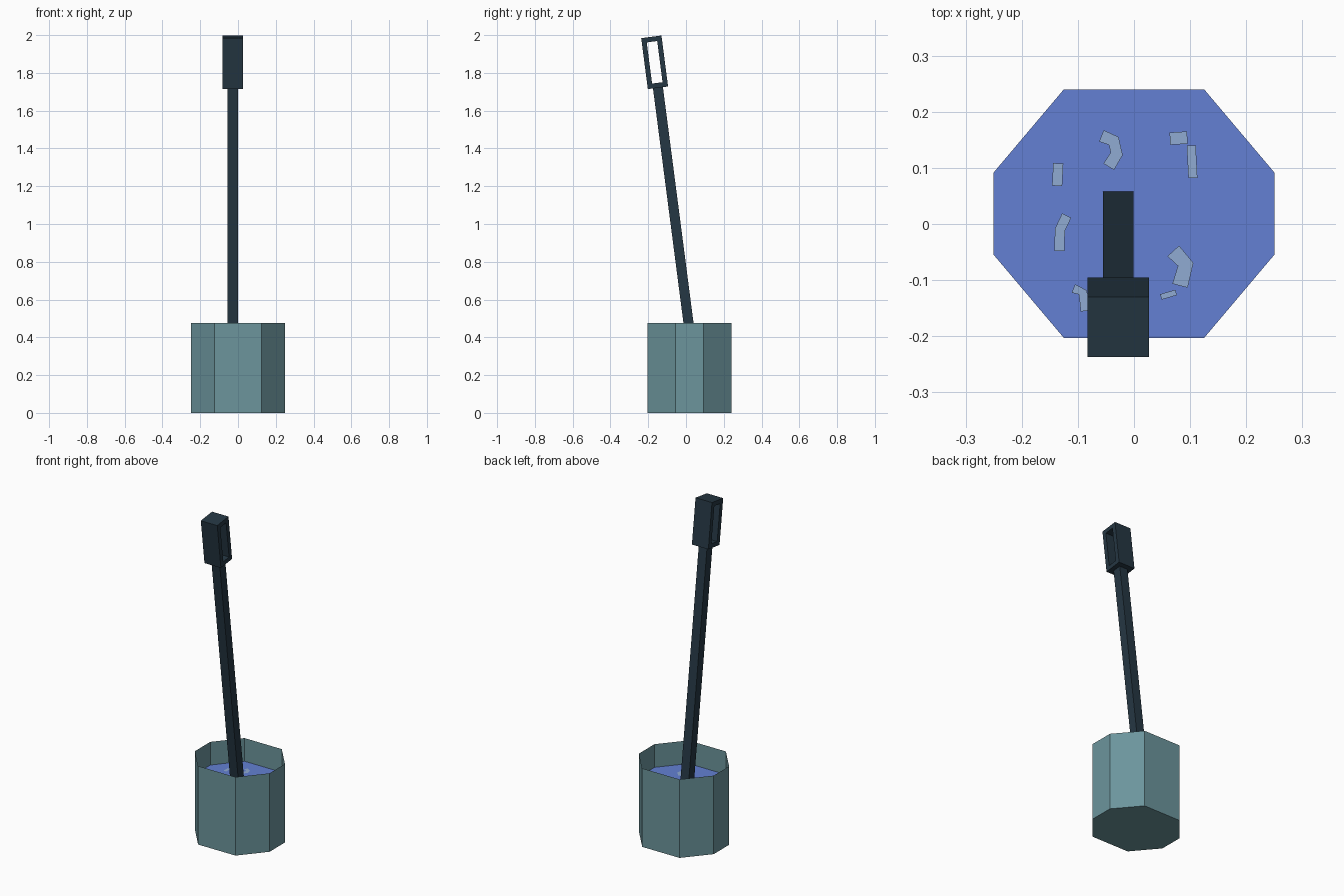
import bpy, bmesh, math
from mathutils import Vector, Matrix

if "Cube" in bpy.data.objects:
    bpy.data.objects.remove(bpy.data.objects["Cube"])


def mat(name, rgb):
    m = bpy.data.materials.new(name)
    lin = [(c / 255 / 12.92) if c < 10 else ((c / 255 + 0.055) / 1.055) ** 2.4 for c in rgb]
    m.diffuse_color = (*lin, 1)
    m.use_nodes = True
    m.node_tree.nodes["Principled BSDF"].inputs["Base Color"].default_value = m.diffuse_color
    return m


PAIL = mat("grey teal", (108, 149, 156))
WATER = mat("water blue", (99, 128, 211))
FOAM = mat("pale foam", (144, 171, 210))
DARK = mat("dark slate", (37, 55, 67))


def finish(bm, name, material, fix=True):
    if fix:
        bmesh.ops.recalc_face_normals(bm, faces=bm.faces)
    me = bpy.data.meshes.new(name)
    bm.to_mesh(me)
    bm.free()
    me.materials.append(material)
    ob = bpy.data.objects.new(name, me)
    bpy.context.collection.objects.link(ob)
    return ob


# Octagonal outline shared by the pail and its water
CY = 0.0185
quarter = [(0.25, 0.0735), (0.125, 0.2215)]
half = quarter + [(-x, y) for x, y in reversed(quarter)]
outline = [(x, y + CY) for x, y in half] + [(-x, CY - y) for x, y in half]
RIM, LEVEL = 0.475, 0.335

# Pail: thin open-topped shell, extruded up from its floor
bm = bmesh.new()
low = [bm.verts.new((x, y, 0)) for x, y in outline]
high = [bm.verts.new((x, y, RIM)) for x, y in outline]
bm.faces.new(low[::-1])
for i in range(8):
    j = (i + 1) % 8
    bm.faces.new((low[i], low[j], high[j], high[i]))
finish(bm, "pail", PAIL, fix=False)

# Water surface
bm = bmesh.new()
bm.faces.new([bm.verts.new((x, y, LEVEL)) for x, y in outline])
finish(bm, "water", WATER, fix=False)

# Foam streaks: flat tapered ribbons lying on the water
streaks = [
    (0.022, [(-0.058, 0.157), (-0.036, 0.148), (-0.031, 0.125), (-0.045, 0.102)]),
    (0.022, [(0.064, 0.152), (0.095, 0.154)]),
    (0.016, [(0.102, 0.140), (0.105, 0.082)]),
    (0.018, [(-0.135, 0.108), (-0.137, 0.068)]),
    (0.018, [(-0.120, 0.015), (-0.132, -0.010), (-0.133, -0.048)]),
    (0.028, [(0.070, -0.048), (0.092, -0.072), (0.082, -0.110)]),
    (0.010, [(0.048, -0.130), (0.075, -0.122)]),
    (0.016, [(-0.108, -0.115), (-0.091, -0.122), (-0.087, -0.155)]),
]
bm = bmesh.new()
for width, pts in streaks:
    rows = []
    for i, p in enumerate(pts):
        a, b = Vector(pts[max(i - 1, 0)]), Vector(pts[min(i + 1, len(pts) - 1)])
        d = (b - a).normalized()
        n = Vector((-d.y, d.x)) * width / 2
        p = Vector(p)
        rows.append([bm.verts.new((*(p + s * n), LEVEL + 0.003)) for s in (1, -1)])
    for r, s in zip(rows, rows[1:]):
        f = bm.faces.new((r[0], r[1], s[1], s[0]))
        f.normal_update()
        if f.normal.z < 0:
            f.normal_flip()
finish(bm, "foam", FOAM, fix=False)

# Leaning tool: local z runs along the pole, origin at the grip centre
lean = Matrix.Translation((-0.028, -0.166, 1.856)) @ Matrix.Rotation(math.radians(7.4), 4, 'X')
GRIP_L, GRIP_W, WALL = 0.272, 0.108, 0.026

# Pole
length = 1.65
bm = bmesh.new()
bmesh.ops.create_cube(bm, size=1)
bmesh.ops.scale(bm, vec=(0.055, 0.053, length), verts=bm.verts)
bmesh.ops.translate(bm, vec=(0, 0, -GRIP_L / 2 - length / 2 + 0.001), verts=bm.verts)
finish(bm, "pole", DARK).matrix_world = lean

# Grip: rectangular loop open from side to side
bm = bmesh.new()
corners = [(-1, -1), (1, -1), (1, 1), (-1, 1)]


def ring(x, inset):
    return [bm.verts.new((x, a * (GRIP_W / 2 - inset), b * (GRIP_L / 2 - inset)))
            for a, b in corners]


loops = [ring(-0.055, 0), ring(0.055, 0), ring(0.055, WALL), ring(-0.055, WALL)]
for k in range(4):
    p, q = loops[k], loops[(k + 1) % 4]
    for i in range(4):
        j = (i + 1) % 4
        bm.faces.new((p[i], p[j], q[j], q[i]))
finish(bm, "grip", DARK).matrix_world = lean
